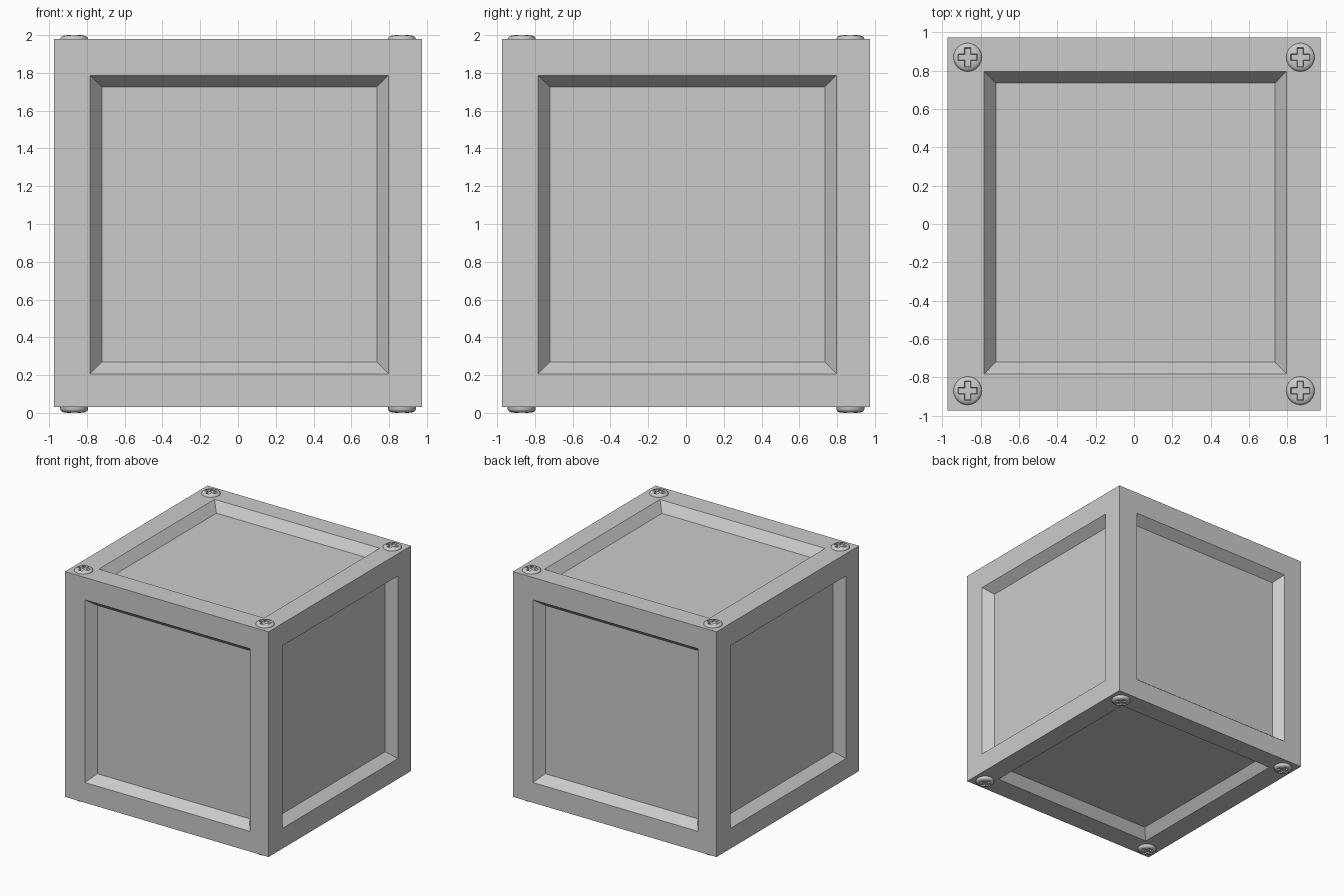
import bpy, bmesh, math
from mathutils import Matrix, Vector

if "Cube" in bpy.data.objects:
    bpy.data.objects.remove(bpy.data.objects["Cube"])

H = 0.974      # half size of the crate
CZ = 1.006     # height of the crate centre


def make_object(name, bm):
    bmesh.ops.remove_doubles(bm, verts=bm.verts, dist=1e-5)
    bmesh.ops.recalc_face_normals(bm, faces=bm.faces)
    mesh = bpy.data.meshes.new(name)
    bm.to_mesh(mesh)
    bm.free()
    obj = bpy.data.objects.new(name, mesh)
    bpy.context.collection.objects.link(obj)
    return obj


def bridge(bm, a, b):
    n = len(a)
    for i in range(n):
        bm.faces.new((a[i], a[(i + 1) % n], b[(i + 1) % n], b[i]))


# Crate body: each side is a flat frame, a sloped border and a sunken panel
def add_side(bm, rot, u, v):
    loops = []
    for half, depth, ou, ov in ((H, 0, 0, 0), (0.79, 0, u, v), (0.728, 0.08, u, v)):
        loops.append([bm.verts.new(rot @ Vector((ou + sx * half, ov + sy * half, H - depth)))
                      for sx, sy in ((-1, -1), (1, -1), (1, 1), (-1, 1))])
    bridge(bm, loops[0], loops[1])
    bridge(bm, loops[1], loops[2])
    bm.faces.new(loops[2])


bm = bmesh.new()
add_side(bm, Matrix.Identity(3), 0.007, 0.007)
add_side(bm, Matrix.Rotation(math.pi, 3, 'X'), 0.007, -0.007)
for k in range(4):
    turn = Matrix.Rotation(k * math.pi / 2, 3, 'Z') @ Matrix.Rotation(math.pi / 2, 3, 'X')
    add_side(bm, turn, 0.007, -0.009)
crate = make_object("crate_body", bm)
crate.location.z = CZ


# Tapered cross used to cut the screw slots
def cross_cutter():
    bm = bmesh.new()
    loops = []
    for z, a, w in ((-0.014, 0.047, 0.015), (0.02, 0.059, 0.021)):
        pts = []
        for k in range(4):
            r = Matrix.Rotation(k * math.pi / 2, 3, 'Z')
            pts += [r @ Vector(p) for p in ((a, -w, z), (a, w, z), (w, w, z))]
        loops.append([bm.verts.new(p) for p in pts])
    bridge(bm, loops[0], loops[1])
    bm.faces.new(loops[0])
    bm.faces.new(loops[1])
    obj = make_object("slot_cutter", bm)
    obj.hide_render = True
    return obj


# Domed screw head, lathed from a profile, with a cross slot
def screw_head(name, height):
    prof = [(0.074, -0.02), (0.074, height - 0.019), (0.071, height - 0.012),
            (0.064, height - 0.006), (0.052, height - 0.002), (0.035, height)]
    bm = bmesh.new()
    n = 32
    rings = [[bm.verts.new((r * math.cos(2 * math.pi * i / n),
                            r * math.sin(2 * math.pi * i / n), z)) for i in range(n)]
             for r, z in prof]
    for a, b in zip(rings, rings[1:]):
        bridge(bm, a, b)
    bm.faces.new(rings[0])
    bm.faces.new(rings[-1])
    obj = make_object(name, bm)
    cutter = cross_cutter()
    cutter.location.z = height
    mod = obj.modifiers.new("slot", 'BOOLEAN')
    mod.operation = 'DIFFERENCE'
    mod.solver = 'EXACT'
    mod.object = cutter
    bpy.ops.object.select_all(action='DESELECT')
    obj.select_set(True)
    bpy.context.view_layer.objects.active = obj
    bpy.ops.object.modifier_apply(modifier=mod.name)
    bpy.data.objects.remove(cutter)
    bpy.ops.object.shade_smooth_by_angle(angle=math.radians(35))
    return obj


# One screw in every corner, top and bottom
for label, side, height in (("top", 1, 2.0 - CZ - H), ("bottom", -1, CZ - H)):
    first = screw_head(label + "_screw", height)
    for i, (sx, sy) in enumerate(((-1, -1), (1, -1), (1, 1), (-1, 1))):
        obj = first
        if i:
            obj = first.copy()
            bpy.context.collection.objects.link(obj)
        obj.location = (sx * 0.868, sy * 0.87, CZ + side * H)
        obj.rotation_euler.x = 0 if side > 0 else math.pi
